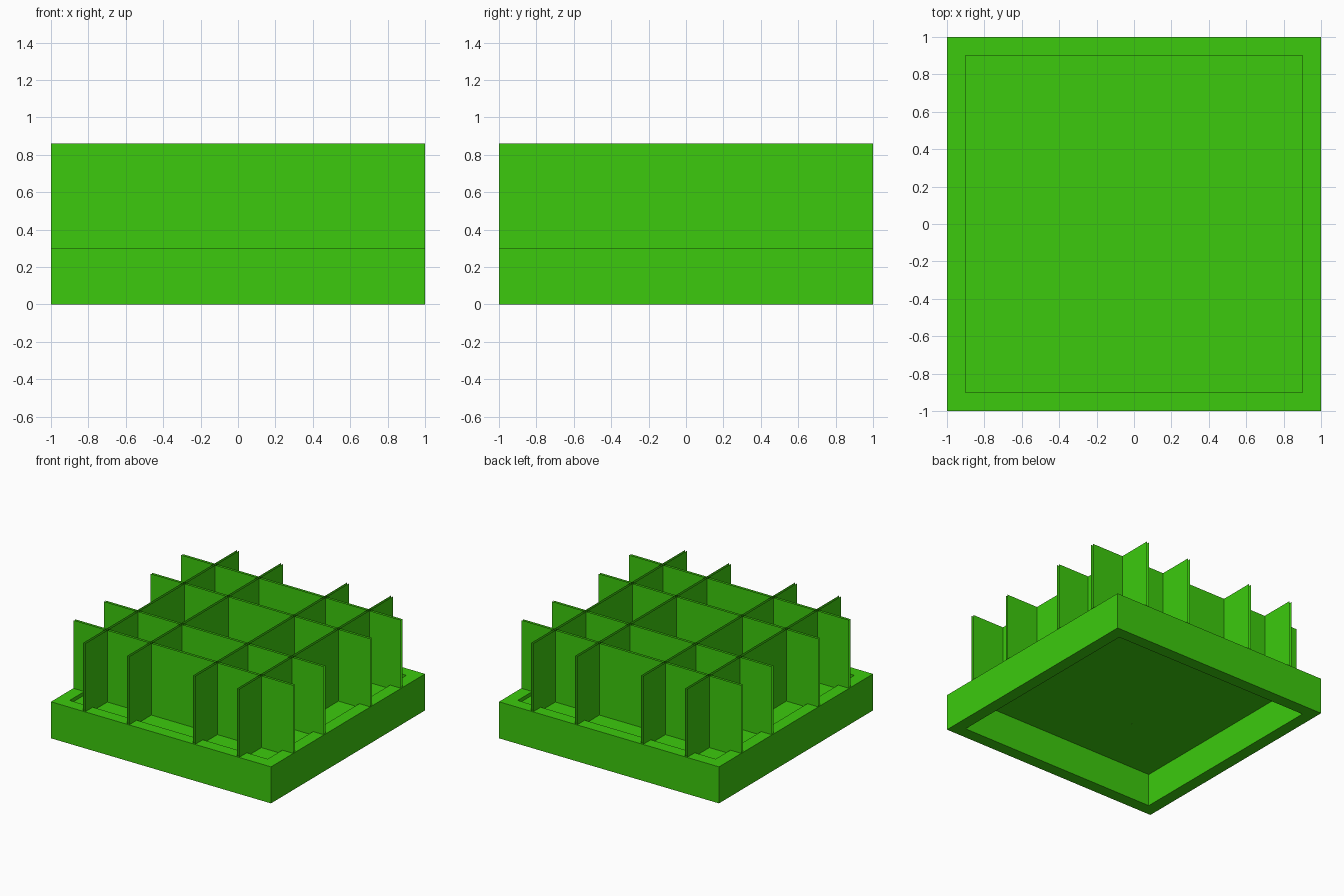
import bpy, bmesh

cube = bpy.data.objects.get("Cube")
if cube:
    bpy.data.objects.remove(cube, do_unlink=True)

green = bpy.data.materials.new("bright_green")
green.use_nodes = True
green.diffuse_color = (0.045, 0.59, 0.004, 1)
green.node_tree.nodes["Principled BSDF"].inputs["Base Color"].default_value = green.diffuse_color

HALF, INNER = 1.0, 0.9             # outer and inner half widths of the frame
RIM, FLOOR, TOP = 0.3, 0.27, 0.86  # heights
GAP = 0.01                         # half spacing of each divider's two sheets


def finish(name, bm):
    mesh = bpy.data.meshes.new(name)
    bm.to_mesh(mesh)
    bm.free()
    mesh.materials.append(green)
    obj = bpy.data.objects.new(name, mesh)
    bpy.context.collection.objects.link(obj)


def square(bm, half, z):
    return [bm.verts.new((x * half, y * half, z))
            for x, y in ((-1, -1), (1, -1), (1, 1), (-1, 1))]


# Square base frame, open through the middle
bm = bmesh.new()
loops = [square(bm, h, z) for h, z in
         ((HALF, 0), (HALF, RIM), (INNER, RIM), (INNER, 0))]
for a, b in zip(loops, loops[1:] + loops[:1]):
    for i in range(4):
        j = (i + 1) % 4
        bm.faces.new((a[i], a[j], b[j], b[i]))
bmesh.ops.recalc_face_normals(bm, faces=bm.faces)
finish("base_frame", bm)

# Recessed floor sheet
bm = bmesh.new()
bm.faces.new(square(bm, INNER, FLOOR))
finish("floor_panel", bm)


# Upright dividers: each is a pair of thin sheets, open at top and ends
def divider(name, offset, along_x):
    bm = bmesh.new()
    for side in (-1, 1):
        p = offset + side * GAP
        corners = ((-HALF, FLOOR), (HALF, FLOOR), (HALF, TOP), (-HALF, TOP))
        verts = [bm.verts.new((s, p, z) if along_x else (p, s, z)) for s, z in corners]
        face = bm.faces.new(verts)
        face.normal_update()
        if face.normal[1 if along_x else 0] * side < 0:
            face.normal_flip()
    finish(name, bm)


for n, offset in enumerate((-0.7, -0.3, 0.3, 0.7), 1):
    divider(f"cross_divider_{n}", offset, True)
    divider(f"long_divider_{n}", offset, False)
